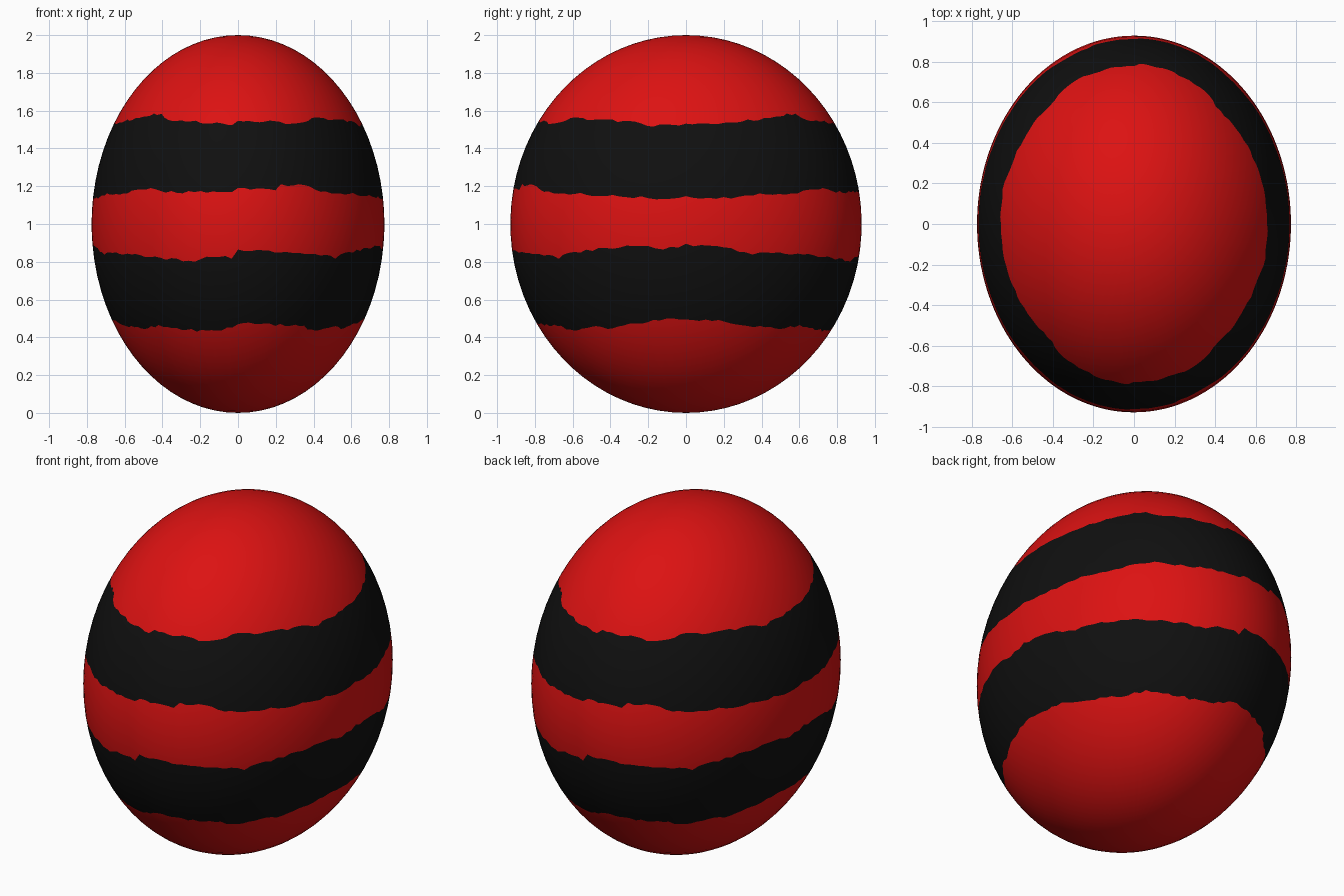
import bpy, bmesh, math, random

cube = bpy.data.objects.get("Cube")
if cube:
    bpy.data.objects.remove(cube, do_unlink=True)

random.seed(4)
RX, RY = 0.775, 0.93          # half width and half depth, half height is 1
SEGMENTS, RINGS = 144, 40
BAND_RINGS = (13, 18, 22, 27)  # mesh rings that become the stripe edges

# Ragged stripe edges: (angle in degrees, height), repeating every half turn
EDGES = (
    ((-90, 1.55), (-72, 1.54), (-65, 1.53), (-50, 1.56), (-35, 1.55), (-18, 1.54), (-15, 1.52),
     (12, 1.53), (22, 1.545), (40, 1.57), (50, 1.585), (55, 1.55), (72, 1.54), (90, 1.525)),
    ((-90, 1.195), (-75, 1.175), (-72, 1.21), (-60, 1.20), (-57, 1.17), (-40, 1.16), (-25, 1.15),
     (-10, 1.135), (0, 1.145), (12, 1.135), (25, 1.155), (40, 1.165), (53, 1.195), (60, 1.17), (90, 1.165)),
    ((-90, 0.865), (-75, 0.85), (-54, 0.835), (-48, 0.82), (-40, 0.85), (-19, 0.885), (-6, 0.87),
     (0, 0.89), (13, 0.875), (22, 0.84), (33, 0.85), (50, 0.83), (74, 0.80), (77, 0.83), (90, 0.82)),
    ((-90, 0.475), (-58, 0.46), (-53, 0.435), (-40, 0.455), (-30, 0.45), (-22, 0.47), (-8, 0.495),
     (15, 0.485), (18, 0.465), (40, 0.45), (50, 0.46), (70, 0.435), (90, 0.45)),
)


def interpolate(points, x):
    for (x0, y0), (x1, y1) in zip(points, points[1:]):
        if x <= x1:
            return y0 + (y1 - y0) * (x - x0) / (x1 - x0)
    return points[-1][1]


def material(name, colour):
    mat = bpy.data.materials.new(name)
    mat.use_nodes = True
    mat.diffuse_color = colour
    shader = mat.node_tree.nodes["Principled BSDF"]
    shader.inputs["Base Color"].default_value = colour
    shader.inputs["Roughness"].default_value = 0.6
    return mat


# Small teeth along each edge, the same on both halves
teeth = [[random.uniform(-0.007, 0.007) for _ in range(SEGMENTS // 2)] for _ in EDGES]

bm = bmesh.new()
bmesh.ops.create_uvsphere(bm, u_segments=SEGMENTS, v_segments=RINGS, radius=1)

# Stripe faces, chosen by ring
for face in bm.faces:
    face.smooth = True
    ring = math.acos(face.calc_center_median().normalized().z) / math.pi * RINGS
    a, b, c, d = BAND_RINGS
    face.material_index = 1 if a < ring < b or c < ring < d else 0

# Slide the rings along the ellipsoid so that they follow the stripe edges
for v in bm.verts:
    ring = round(math.acos(max(-1, min(1, v.co.z))) / math.pi * RINGS)
    turn = math.atan2(v.co.y, v.co.x)
    column = round(turn / math.tau * SEGMENTS + SEGMENTS / 4) % (SEGMENTS // 2)
    angle = column * 360 / SEGMENTS - 90
    knots = [(0, 0.0)]
    for k, edge, tooth in zip(BAND_RINGS, EDGES, teeth):
        knots.append((k, math.acos(interpolate(edge, angle) + tooth[column] - 1)))
    knots.append((RINGS, math.pi))
    phi = interpolate(knots, ring)
    v.co = (RX * math.sin(phi) * math.cos(turn),
            RY * math.sin(phi) * math.sin(turn),
            1 + math.cos(phi))

mesh = bpy.data.meshes.new("striped_egg")
bm.to_mesh(mesh)
bm.free()
mesh.materials.append(material("red", (0.72, 0.006, 0.006, 1)))
mesh.materials.append(material("black", (0.005, 0.005, 0.005, 1)))
egg = bpy.data.objects.new("striped_egg", mesh)
bpy.context.collection.objects.link(egg)
